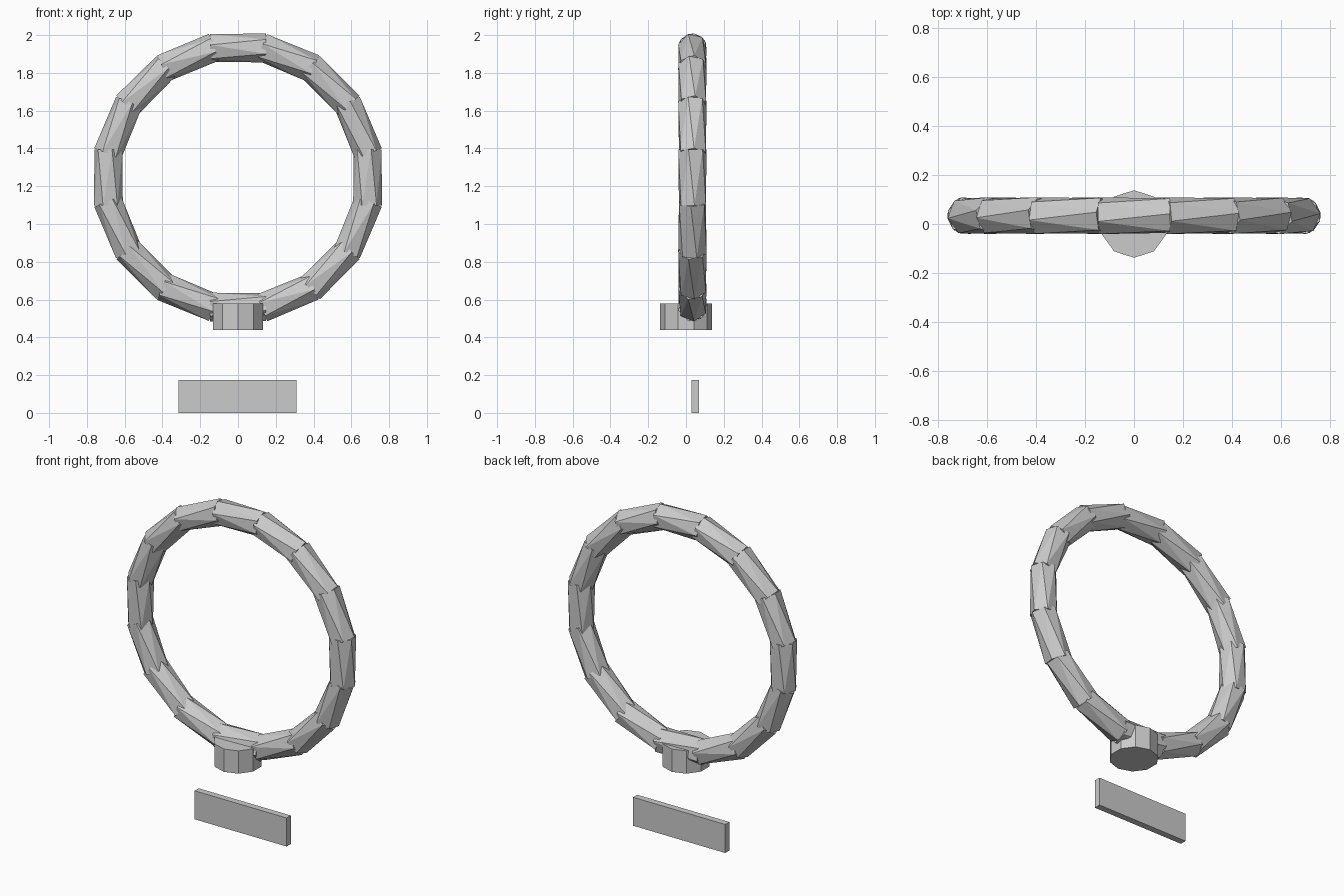
import bpy, bmesh, math, random
from mathutils import Vector

if "Cube" in bpy.data.objects:
    bpy.data.objects.remove(bpy.data.objects["Cube"])

random.seed(4)
CENTRE = Vector((0, 0.034, 1.246))
RING_R, LINK_R, HALF_LEN = 0.686, 0.077, 0.148
LINKS, SIDES = 16, 6


def finish(bm, name):
    bmesh.ops.recalc_face_normals(bm, faces=bm.faces)
    mesh = bpy.data.meshes.new(name)
    bm.to_mesh(mesh)
    bm.free()
    obj = bpy.data.objects.new(name, mesh)
    bpy.context.collection.objects.link(obj)
    return obj


# Twisted six-sided link, placed along the ring
def ring_link(index):
    a = index * math.tau / LINKS
    radial = Vector((math.cos(a), 0, math.sin(a)))
    along = Vector((-math.sin(a), 0, math.cos(a)))
    across = Vector((0, 1, 0))
    mid = CENTRE + radial * RING_R
    roll = random.uniform(-0.12, 0.12)
    twist = math.radians(36)
    bm = bmesh.new()
    ends = []
    for s in (-1, 1):
        ring = []
        for k in range(SIDES):
            t = k * math.tau / SIDES + math.pi / 6 + roll + s * twist / 2
            off = radial * math.cos(t) + across * math.sin(t)
            ring.append(bm.verts.new(mid + along * s * HALF_LEN + off * LINK_R))
        bm.faces.new(ring)
        ends.append(ring)
    lo, hi = ends
    for k in range(SIDES):
        n = (k + 1) % SIDES
        bm.faces.new((lo[k], lo[n], hi[k]))
        bm.faces.new((lo[n], hi[n], hi[k]))
    finish(bm, f"ring_link_{index + 1}")


for i in range(LINKS):
    ring_link(i)

# Ten-sided knob clasping the bottom of the ring
bpy.ops.mesh.primitive_cylinder_add(vertices=10, radius=0.138, depth=0.14,
                                    location=(0, 0, 0.51))
bpy.context.object.name = "knob"

# Flat plate below the ring
bpy.ops.mesh.primitive_cube_add(size=1, location=(-0.003, 0.05, 0.0875))
plate = bpy.context.object
plate.name = "base_plate"
plate.scale = (0.625, 0.04, 0.175)
